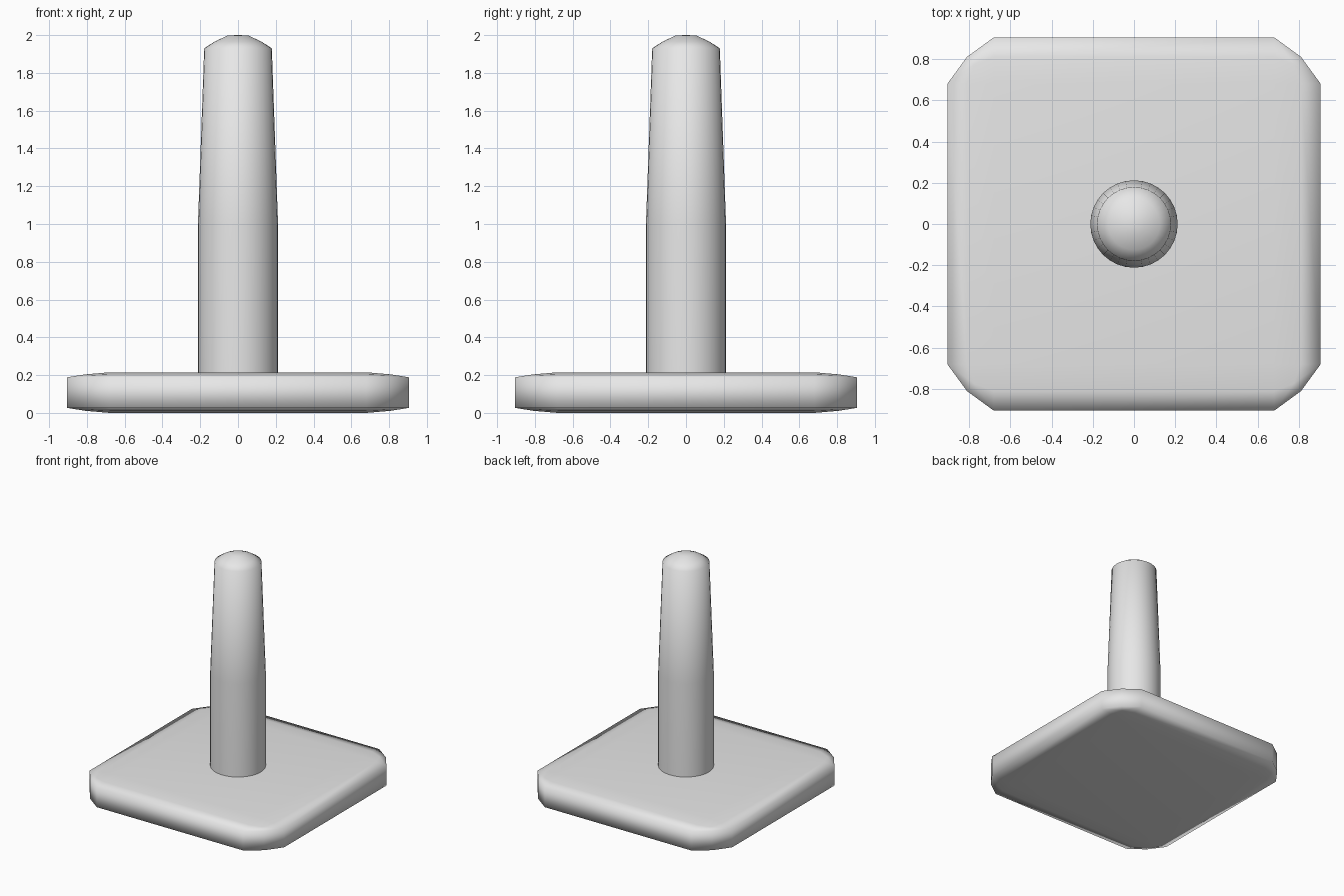
import bpy, bmesh, math

old = bpy.data.objects.get("Cube")
if old:
    bpy.data.objects.remove(old, do_unlink=True)

# One plain grey for everything
grey = bpy.data.materials.new("light_grey")
grey.use_nodes = True
GREY = (0.8, 0.8, 0.8, 1)
grey.diffuse_color = GREY
grey.node_tree.nodes["Principled BSDF"].inputs["Base Color"].default_value = GREY


def add_part(name, bm):
    bmesh.ops.recalc_face_normals(bm, faces=bm.faces)
    for face in bm.faces:
        face.smooth = True
    mesh = bpy.data.meshes.new(name)
    bm.to_mesh(mesh)
    bm.free()
    mesh.materials.append(grey)
    obj = bpy.data.objects.new(name, mesh)
    bpy.context.collection.objects.link(obj)
    return obj


# Base plate: a bevelled cube flattened in z, so its rim is shallow and wide
WIDTH, HEIGHT = 1.81, 0.215
bm = bmesh.new()
bmesh.ops.create_cube(bm, size=WIDTH)
bmesh.ops.bevel(bm, geom=bm.edges[:], offset=0.225, offset_type='OFFSET',
                segments=2, profile=0.334, affect='EDGES')
bmesh.ops.scale(bm, vec=(1, 1, HEIGHT / WIDTH), verts=bm.verts)
bmesh.ops.translate(bm, vec=(0, 0, HEIGHT / 2), verts=bm.verts)
add_part("base_plate", bm)

# Post: turned profile of (radius, height), straight below and tapered above
profile = [(0.212, 0.1), (0.212, 1.0), (0.179, 1.93),
           (0.125, 1.965), (0.055, 1.998), (0, 2.0)]
bm = bmesh.new()
points = [bm.verts.new((r, 0, z)) for r, z in profile]
edges = [bm.edges.new(pair) for pair in zip(points, points[1:])]
bmesh.ops.spin(bm, geom=points + edges, cent=(0, 0, 0), axis=(0, 0, 1),
               angle=math.tau, steps=32, use_duplicate=False)
bmesh.ops.remove_doubles(bm, verts=bm.verts, dist=0.0005)
add_part("post", bm)
